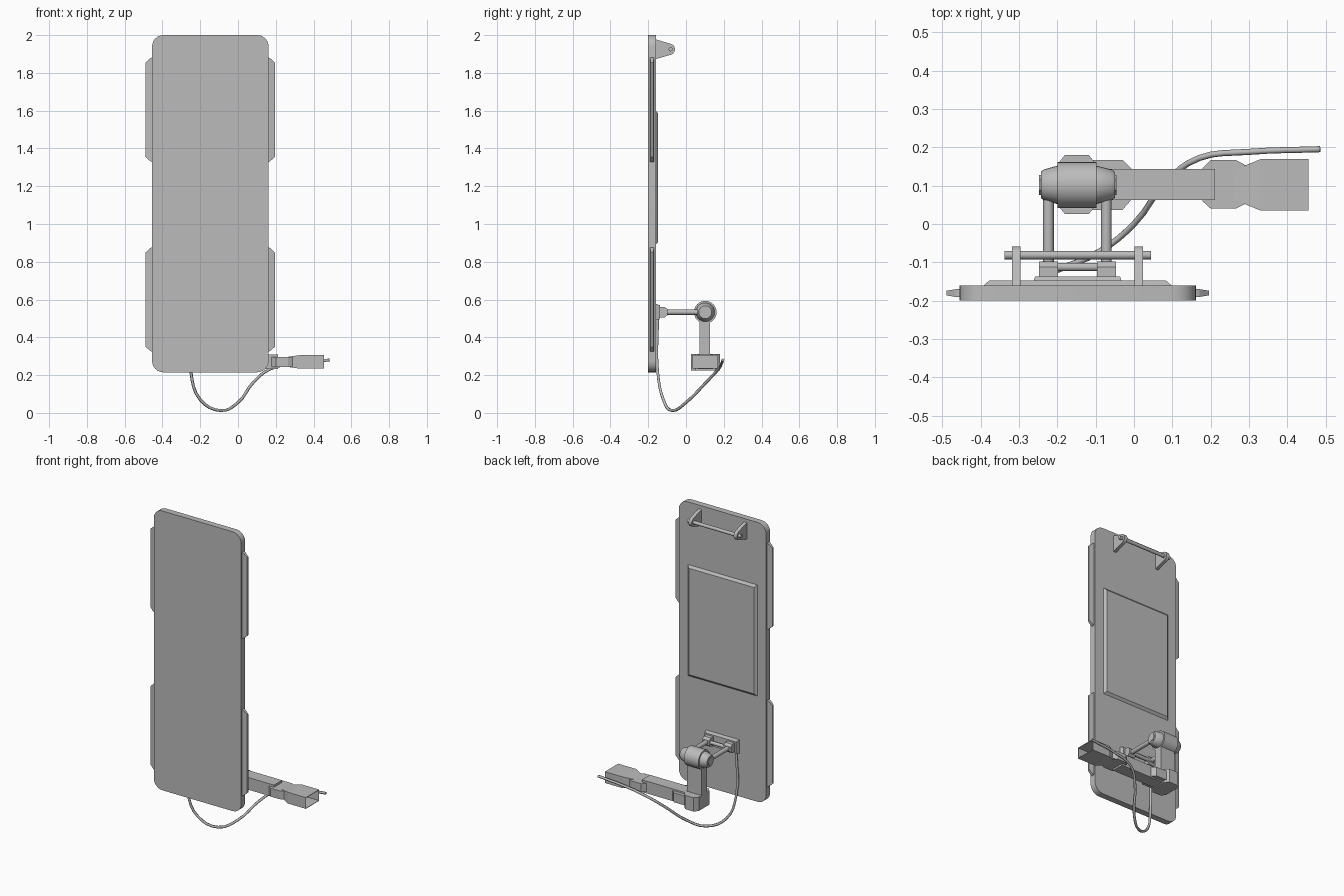
import bpy, bmesh, math
from mathutils import Vector, Matrix

cube = bpy.data.objects.get("Cube")
if cube:
    bpy.data.objects.remove(cube, do_unlink=True)

grey = bpy.data.materials.new("plain_grey")
grey.use_nodes = True
grey.diffuse_color = (0.5, 0.5, 0.5, 1)
grey.node_tree.nodes["Principled BSDF"].inputs["Base Color"].default_value = (0.5, 0.5, 0.5, 1)


def finish(name, bm, smooth=False):
    bmesh.ops.recalc_face_normals(bm, faces=bm.faces)
    mesh = bpy.data.meshes.new(name)
    bm.to_mesh(mesh)
    bm.free()
    ob = bpy.data.objects.new(name, mesh)
    bpy.context.collection.objects.link(ob)
    mesh.materials.append(grey)
    if smooth:
        bpy.ops.object.select_all(action='DESELECT')
        ob.select_set(True)
        bpy.context.view_layer.objects.active = ob
        bpy.ops.object.shade_smooth_by_angle(angle=math.radians(35))
    return ob


def place(axis, u, v, w):
    """Put outline point (u, v) at depth w along the given axis."""
    return {'X': (w, u, v), 'Y': (u, w, v), 'Z': (u, v, w)}[axis]


def prism(name, axis, outline, lo, hi, smooth=False):
    bm = bmesh.new()
    face = bm.faces.new([bm.verts.new(place(axis, u, v, lo)) for u, v in outline])
    out = bmesh.ops.extrude_face_region(bm, geom=[face])
    verts = [g for g in out['geom'] if isinstance(g, bmesh.types.BMVert)]
    bmesh.ops.translate(bm, verts=verts, vec=Vector(place(axis, 0, 0, hi - lo)))
    return finish(name, bm, smooth)


def box(name, x, y, z):
    return prism(name, 'Z', [(x[0], y[0]), (x[1], y[0]), (x[1], y[1]), (x[0], y[1])], *z)


def ring(cu, cv, r, n, turn=0.0):
    return [(cu + r * math.cos(turn + math.tau * i / n),
             cv + r * math.sin(turn + math.tau * i / n)) for i in range(n)]


def lathe(name, axis, cu, cv, stations, n=24):
    """Closed turned shape from (depth, radius) stations."""
    bm = bmesh.new()
    rings = [[bm.verts.new(place(axis, u, v, w)) for u, v in ring(cu, cv, r, n)]
             for w, r in stations]
    for a, b in zip(rings, rings[1:]):
        for i in range(n):
            bm.faces.new((a[i], a[i - 1], b[i - 1], b[i]))
    bm.faces.new(rings[0])
    bm.faces.new(rings[-1])
    return finish(name, bm, True)


def rounded(x0, x1, z0, z1, r, steps=6):
    pts = []
    corners = [(x1 - r, z1 - r), (x0 + r, z1 - r), (x0 + r, z0 + r), (x1 - r, z0 + r)]
    for q, (cx, cz) in enumerate(corners):
        for i in range(steps + 1):
            a = math.pi / 2 * (q + i / steps)
            pts.append((cx + r * math.cos(a), cz + r * math.sin(a)))
    return pts


def frustum(name, base, top, y0, y1):
    """Rectangular plate with sloping edges, facing the back."""
    bm = bmesh.new()
    loops = [[bm.verts.new((x, y, z)) for x, z in
              ((a, c), (b, c), (b, d), (a, d))] for (a, b, c, d), y in ((base, y0), (top, y1))]
    for i in range(4):
        bm.faces.new((loops[0][i - 1], loops[0][i], loops[1][i], loops[1][i - 1]))
    bm.faces.new(loops[0])
    bm.faces.new(loops[1])
    return finish(name, bm)


MID = -0.147  # centre line of the panel

# Main panel and raised back plate
prism("panel", 'Y', rounded(-0.455, 0.162, 0.215, 2.0, 0.06), -0.2, -0.16, True)
frustum("back_plate", (MID - 0.245, MID + 0.245, 0.89, 1.6),
        (MID - 0.23, MID + 0.23, 0.905, 1.585), -0.16, -0.147)

# Thin tapered grips on both edges
for side, label in ((1, "left"), (-1, "right")):
    for z0, z1, level in ((0.32, 0.88, "lower"), (1.325, 1.885, "upper")):
        bm = bmesh.new()
        loops = []
        for dx, hy, inset in ((0.3, 0.011, 0), (0.318, 0.01, 0.008), (0.342, 0.006, 0.03)):
            x = MID + side * dx
            loops.append([bm.verts.new((x, -0.18 + s * hy, z)) for s, z in
                          ((-1, z0 + inset), (1, z0 + inset), (1, z1 - inset), (-1, z1 - inset))])
        for a, b in zip(loops, loops[1:]):
            for i in range(4):
                bm.faces.new((a[i - 1], a[i], b[i], b[i - 1]))
        bm.faces.new(loops[0])
        bm.faces.new(loops[-1])
        finish(f"{label}_{level}_grip", bm)

# Top bracket: two ears and a rod
tip = [(-0.088 + 0.03 * math.cos(a), 1.925 + 0.03 * math.sin(a))
       for a in [math.radians(d) for d in range(-75, 76, 25)]]
ear = [(-0.16, 1.873)] + tip + [(-0.16, 1.977)]
for x, label in ((-0.307, "right"), (0.012, "left")):
    prism(f"{label}_hanger_ear", 'X', ear, x - 0.011, x + 0.011, True)
lathe("hanger_rod", 'X', -0.081, 1.925, [(-0.337, 0.011), (0.044, 0.011)], 16)

# Lower hinge mount
frustum("mount_plate", (-0.265, -0.029, 0.49, 0.577), (-0.258, -0.036, 0.497, 0.57), -0.16, -0.137)
lathe("mount_rod", 'X', -0.112, 0.533, [(-0.22, 0.011), (-0.07, 0.011)], 16)
for x, label in ((-0.223, "right"), (-0.072, "left")):
    lug = [(-0.14, 0.505), (-0.112, 0.505), (-0.098, 0.518),
           (-0.098, 0.548), (-0.112, 0.561), (-0.14, 0.561)]
    prism(f"{label}_mount_lug", 'X', lug, x - 0.025, x + 0.025)
    lathe(f"{label}_link_rod", 'Y', x, 0.533, [(-0.105, 0.014), (0.09, 0.014)], 16)

# Pivot head with tapered ends, on a post
lathe("pivot_head", 'X', 0.102, 0.533,
      [(-0.2, 0.06), (-0.098, 0.06)], 24)
lathe("pivot_ends", 'X', 0.102, 0.533,
      [(-0.243, 0.034), (-0.235, 0.04), (-0.2, 0.05), (-0.098, 0.05),
       (-0.058, 0.04), (-0.05, 0.034)], 24)
prism("pivot_bolt", 'X', ring(0.102, 0.533, 0.026, 6), -0.247, -0.046)
box("post", (-0.2, -0.098), (0.072, 0.128), (0.29, 0.52))

# Elbow drum under the post
drum = [(-0.2, 0.05), (-0.18, 0.026), (-0.118, 0.026), (-0.098, 0.05),
        (-0.098, 0.155), (-0.118, 0.18), (-0.18, 0.18), (-0.2, 0.155)]
prism("elbow_drum", 'Z', drum, 0.225, 0.313)

# Forearm: shoulder, bar, wrist
shoulder = [(-0.11, 0.037), (-0.03, 0.037), (-0.005, 0.065),
            (-0.005, 0.142), (-0.03, 0.167), (-0.11, 0.167)]
prism("arm_shoulder", 'Z', shoulder, 0.24, 0.3)
box("arm_bar", (-0.1, 0.211), (0.062, 0.144), (0.232, 0.31))
wrist = [(0.178, 0.06), (0.2, 0.04), (0.265, 0.04), (0.31, 0.062),
         (0.31, 0.143), (0.265, 0.167), (0.2, 0.167), (0.178, 0.145)]
prism("arm_wrist", 'Z', wrist, 0.243, 0.296)

# Flared socket, open at the end
bm = bmesh.new()
sections = [(0.245, 0.032, 0.024), (0.33, 0.067, 0.036), (0.455, 0.067, 0.036),
            (0.455, 0.064, 0.033), (0.335, 0.064, 0.033)]
loops = [[bm.verts.new((x, 0.102 + s * hy, 0.27 + t * hz))
          for s, t in ((-1, -1), (1, -1), (1, 1), (-1, 1))] for x, hy, hz in sections]
for a, b in zip(loops, loops[1:]):
    for i in range(4):
        bm.faces.new((a[i - 1], a[i], b[i], b[i - 1]))
bm.faces.new(loops[0])
bm.faces.new(loops[-1])
finish("arm_socket", bm)

# Hanging cable
path = [(-0.25, -0.15, 0.5), (-0.25, -0.15, 0.22), (-0.2, -0.12, 0.07),
        (-0.09, -0.072, 0.012), (0, 0, 0.055), (0.08, 0.105, 0.16),
        (0.17, 0.172, 0.232), (0.3, 0.188, 0.262), (0.485, 0.195, 0.28)]
curve = bpy.data.curves.new("cable", 'CURVE')
curve.dimensions = '3D'
curve.bevel_depth = 0.008
curve.bevel_resolution = 1
curve.resolution_u = 4
curve.use_fill_caps = True
spline = curve.splines.new('BEZIER')
spline.bezier_points.add(len(path) - 1)
for point, co in zip(spline.bezier_points, path):
    point.co = co
    point.handle_left_type = point.handle_right_type = 'AUTO'
curve.materials.append(grey)
bpy.context.collection.objects.link(bpy.data.objects.new("cable", curve))
